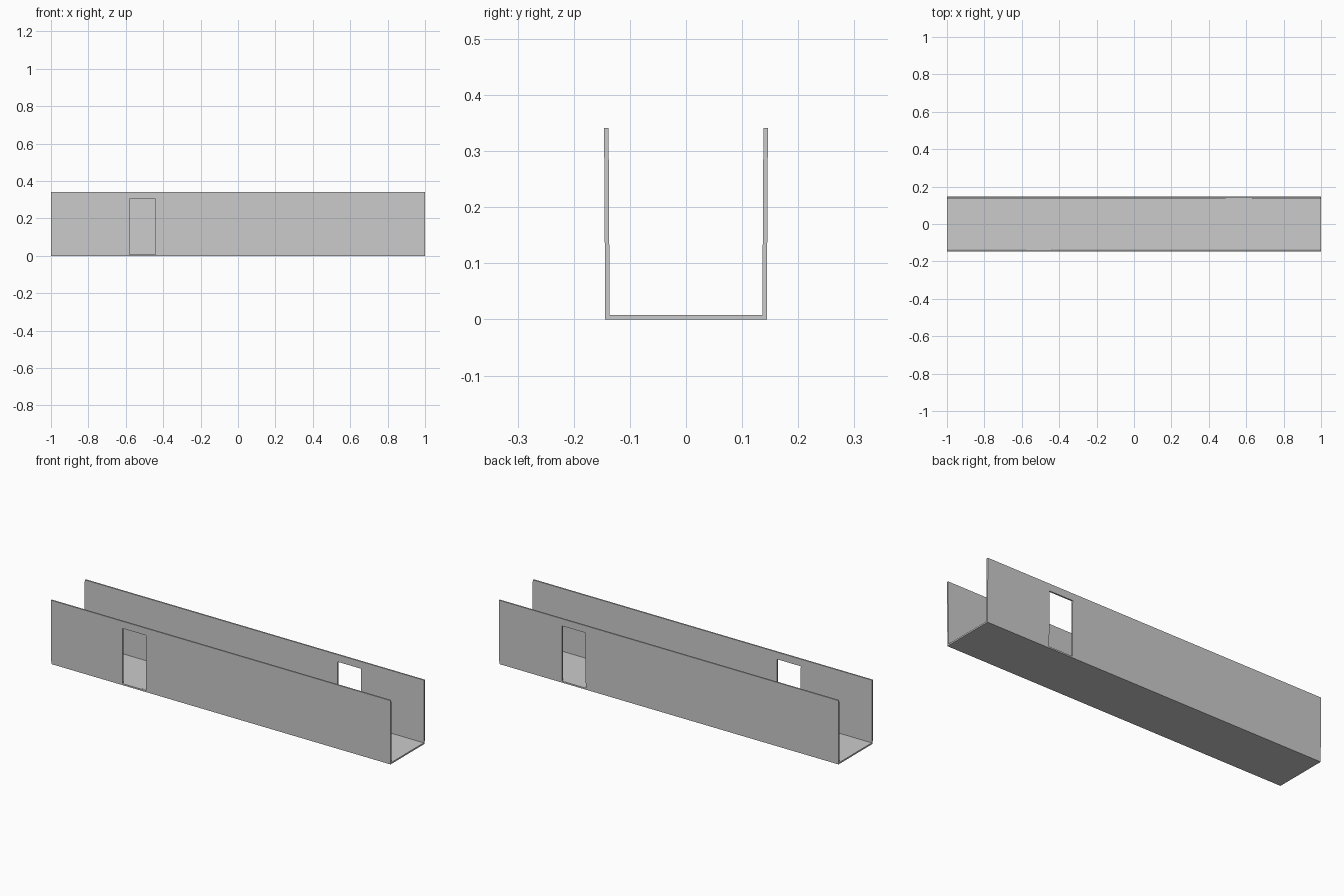
import bpy, bmesh

if "Cube" in bpy.data.objects:
    bpy.data.objects.remove(bpy.data.objects["Cube"])

LENGTH, HEIGHT, T = 2.0, 0.341, 0.008
Y_BASE, LEAN = 0.144, 0.002      # outer wall offset and slight outward lean
DOOR_TOP = 0.303


def finish(bm, name):
    bmesh.ops.recalc_face_normals(bm, faces=bm.faces)
    mesh = bpy.data.meshes.new(name)
    bm.to_mesh(mesh)
    bm.free()
    obj = bpy.data.objects.new(name, mesh)
    bpy.context.collection.objects.link(obj)
    return obj


def wall(name, side, door_start, door_end):
    """Thin upright panel with a doorway, leaning slightly outward."""
    bm = bmesh.new()
    xs = [-LENGTH / 2, door_start, door_end, LENGTH / 2]
    zs = [0, T, DOOR_TOP, HEIGHT]
    grid = [[bm.verts.new((x, side * (Y_BASE + LEAN * z / HEIGHT), z)) for z in zs]
            for x in xs]
    for i in range(3):
        for j in range(3):
            if (i, j) != (1, 1):
                bm.faces.new((grid[i][j], grid[i + 1][j],
                              grid[i + 1][j + 1], grid[i][j + 1]))
    ext = bmesh.ops.extrude_face_region(bm, geom=bm.faces[:], use_keep_orig=True)
    moved = [g for g in ext["geom"] if isinstance(g, bmesh.types.BMVert)]
    bmesh.ops.translate(bm, verts=moved, vec=(0, -side * T, 0))
    return finish(bm, name)


# Corridor walls, each with one doorway
wall("front_wall", -1, -0.58, -0.44)
wall("back_wall", 1, 0.49, 0.63)

# Floor slab between the walls
bm = bmesh.new()
bmesh.ops.create_cube(bm, size=1)
bmesh.ops.scale(bm, vec=(LENGTH, 2 * (Y_BASE - T), T), verts=bm.verts)
bmesh.ops.translate(bm, vec=(0, 0, T / 2), verts=bm.verts)
finish(bm, "floor")
